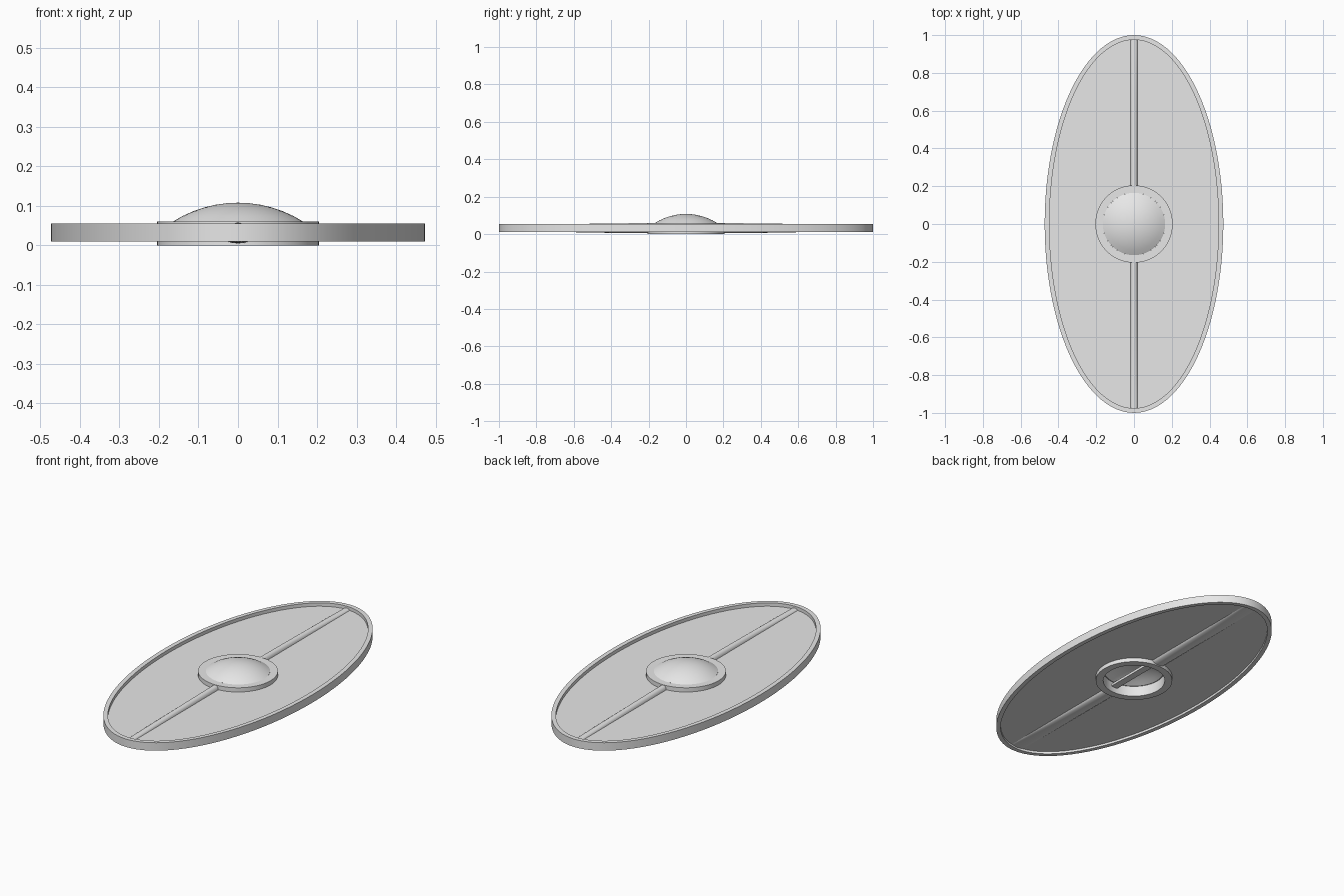
import bpy, bmesh, math

if "Cube" in bpy.data.objects:
    bpy.data.objects.remove(bpy.data.objects["Cube"])

grey = bpy.data.materials.new("plain_grey")
grey.use_nodes = True
grey.diffuse_color = (0.8, 0.8, 0.8, 1)
grey.node_tree.nodes["Principled BSDF"].inputs["Base Color"].default_value = (0.8, 0.8, 0.8, 1)

RX, RY = 0.473, 1.0          # outer half sizes
RIM = 0.025                  # rim width
BOARD_LOW, BOARD_TOP = 0.023, 0.036
FLANGE, HOLE = 0.205, 0.165  # boss radii


def finish(name, bm, angle=35):
    bmesh.ops.recalc_face_normals(bm, faces=bm.faces)
    mesh = bpy.data.meshes.new(name)
    bm.to_mesh(mesh)
    bm.free()
    obj = bpy.data.objects.new(name, mesh)
    bpy.context.collection.objects.link(obj)
    mesh.materials.append(grey)
    bpy.ops.object.select_all(action='DESELECT')
    obj.select_set(True)
    bpy.context.view_layer.objects.active = obj
    bpy.ops.object.shade_smooth_by_angle(angle=math.radians(angle))
    return obj


def bridge(bm, rings, around=True):
    """Join consecutive rings of vertices with quads."""
    for a, b in zip(rings, rings[1:]):
        n = len(a)
        for i in range(n):
            bm.faces.new((a[i], a[(i + 1) % n], b[(i + 1) % n], b[i]))


def turned(name, profile, sides):
    """Closed ring solid from (rx, ry, z) profile points."""
    bm = bmesh.new()
    rings = []
    for rx, ry, z in profile:
        rings.append([bm.verts.new((rx * math.cos(t), ry * math.sin(t), z))
                      for t in (math.tau * i / sides for i in range(sides))])
    bridge(bm, rings + rings[:1])
    return finish(name, bm)


def band(rx0, ry0, rx1, ry1, low, top):
    return [(rx0, ry0, low), (rx1, ry1, low), (rx1, ry1, top), (rx0, ry0, top)]


# Oval rim, recessed board and boss flange
turned("rim", band(RX - RIM, RY - RIM, RX, RY, 0.01, 0.055), 96)
turned("board", band(HOLE + 0.01, HOLE + 0.01, RX - RIM / 2, RY - RIM / 2,
                     BOARD_LOW, BOARD_TOP), 96)
turned("boss_flange", band(HOLE, HOLE, FLANGE, FLANGE, 0, 0.06), 64)

# Hollow domed boss: outer and inner caps joined at the edge
bm = bmesh.new()
caps = []
for radius, height, base in ((HOLE, 0.048, 0.06), (HOLE - 0.006, 0.044, 0.058)):
    ball = (radius ** 2 + height ** 2) / (2 * height)
    sweep = math.asin(radius / ball)
    rings = []
    for k in range(6, 0, -1):
        a = sweep * k / 6
        r, z = ball * math.sin(a), base + height - ball * (1 - math.cos(a))
        rings.append([bm.verts.new((r * math.cos(t), r * math.sin(t), z))
                      for t in (math.tau * i / 48 for i in range(48))])
    bridge(bm, rings)
    tip = bm.verts.new((0, 0, base + height))
    for i in range(48):
        bm.faces.new((rings[-1][i], rings[-1][(i + 1) % 48], tip))
    caps.append(rings[0])
bridge(bm, caps)
finish("boss_dome", bm)


def rib(name, half, root, peak, end, y0, y1, steps=24):
    """Arched rib along y, tallest at the centre of the shield."""
    bm = bmesh.new()
    rings = []
    for s in range(steps + 1):
        y = y0 + (y1 - y0) * s / steps
        crest = peak + (end - peak) * (y / RY) ** 2
        rings.append([bm.verts.new((half * math.cos(a), y,
                                    root + (crest - root) * math.sin(a)))
                      for a in (math.pi * i / 8 for i in range(9))])
    bridge(bm, rings)
    bm.faces.new(rings[0])
    bm.faces.new(rings[-1])
    return finish(name, bm, 50)


# Spine over the front, which also crosses the hollow boss as the grip
rib("front_spine", 0.02, BOARD_TOP - 0.004, 0.0595, 0.044, -0.98, 0.98)

# Wider, shallower spine on the back, above and below the boss
for label, sign in (("upper", 1), ("lower", -1)):
    rib(label + "_back_spine", 0.04, BOARD_LOW + 0.002, 0.004, BOARD_LOW - 0.002,
        sign * (HOLE + 0.01), sign * 0.98)
